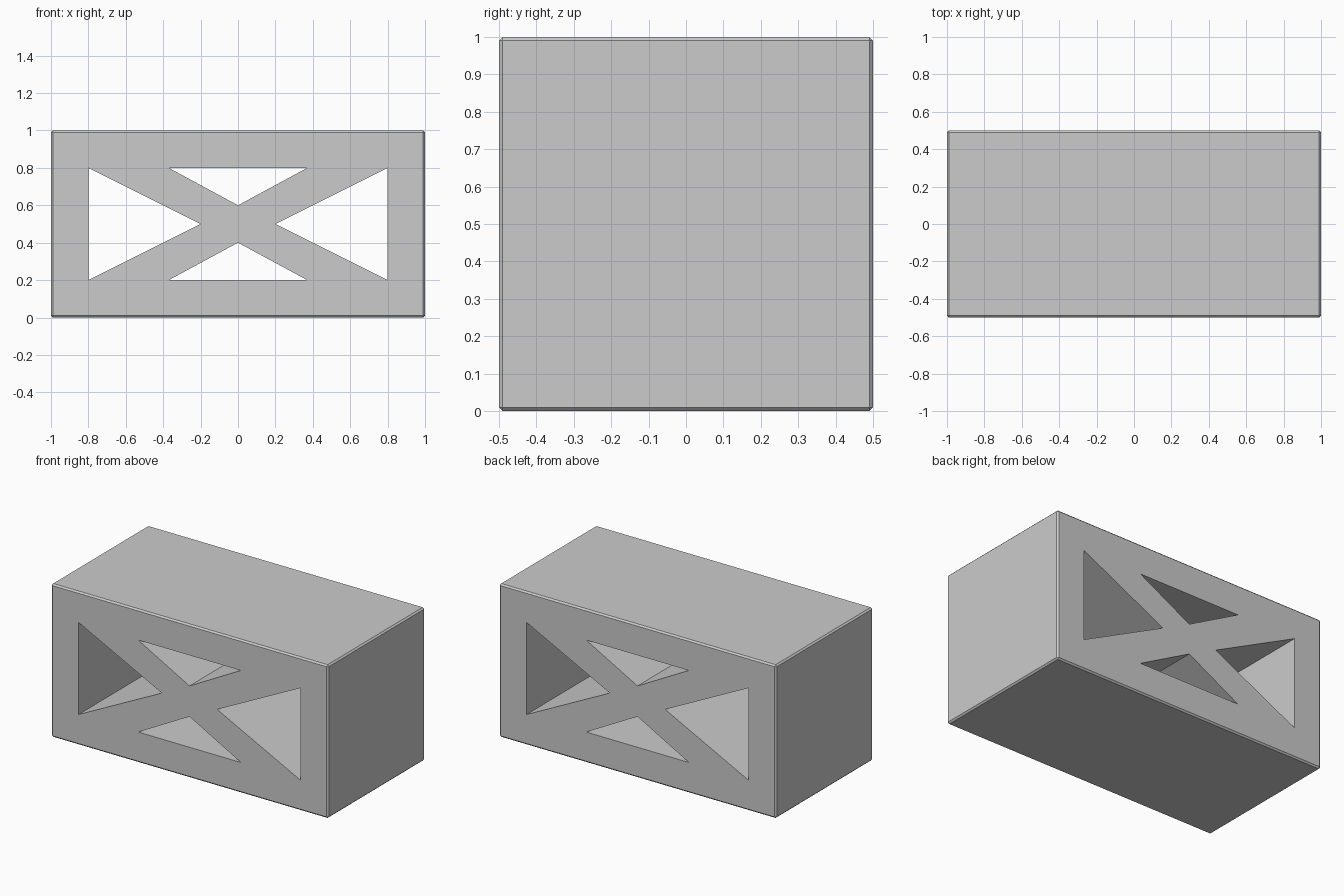
import bpy, bmesh

if "Cube" in bpy.data.objects:
    bpy.data.objects.remove(bpy.data.objects["Cube"])

# Solid block, 2 x 1 x 1, standing on z = 0, with a thin chamfer on every edge
bpy.ops.mesh.primitive_cube_add(size=1, location=(0, 0, 0.5))
block = bpy.context.object
block.name = "truss_block"
block.scale = (2, 1, 1)
bpy.ops.object.transform_apply(location=True, scale=True)
chamfer = block.modifiers.new("edge_chamfer", 'BEVEL')
chamfer.width = 0.01
chamfer.segments = 1

# Triangular openings that leave an X brace, as offsets from the front's centre
side = [(0.8, -0.3), (0.8, 0.3), (0.2, 0.0)]
upper = [(-0.37, 0.3), (0.37, 0.3), (0.0, 0.1)]
bm = bmesh.new()
for profile in (side, upper):
    for sign in (1, -1):
        verts = [bm.verts.new((sign * x, -0.7, 0.5 + sign * z)) for x, z in profile]
        face = bm.faces.new(verts)
        result = bmesh.ops.extrude_face_region(bm, geom=[face], use_keep_orig=True)
        moved = [v for v in result["geom"] if isinstance(v, bmesh.types.BMVert)]
        bmesh.ops.translate(bm, verts=moved, vec=(0, 1.4, 0))
bmesh.ops.recalc_face_normals(bm, faces=bm.faces)
mesh = bpy.data.meshes.new("opening_cutter")
bm.to_mesh(mesh)
bm.free()
cutter = bpy.data.objects.new("opening_cutter", mesh)
bpy.context.collection.objects.link(cutter)
cutter.hide_render = True

# Cut the openings straight through the block, then drop the cutter
cut = block.modifiers.new("openings", 'BOOLEAN')
cut.operation = 'DIFFERENCE'
cut.solver = 'EXACT'
cut.object = cutter
bpy.context.view_layer.objects.active = block
for name in ("edge_chamfer", "openings"):
    bpy.ops.object.modifier_apply(modifier=name)
bpy.data.objects.remove(cutter)
